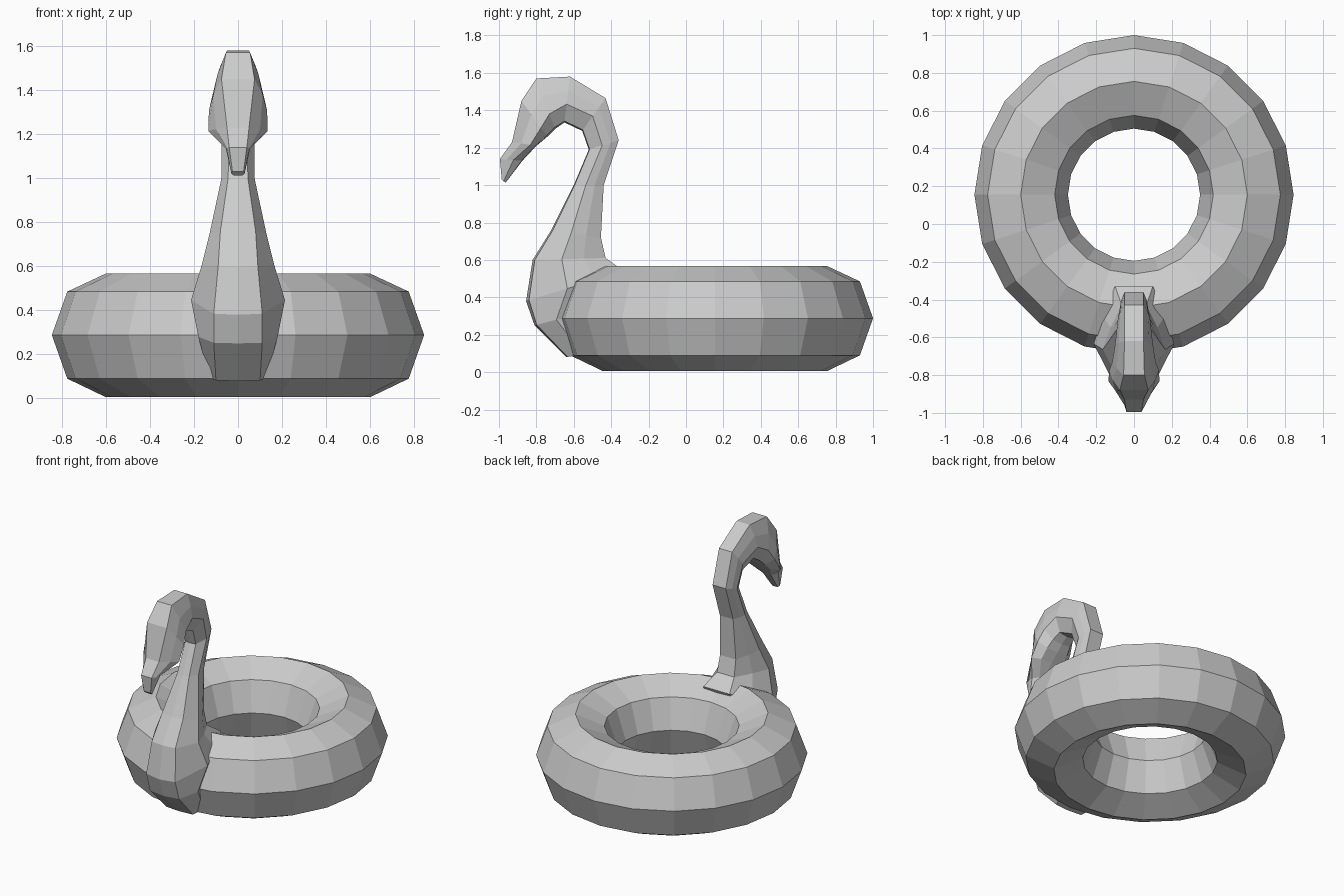
import bpy
import bmesh
import math
from mathutils import Vector

cube = bpy.data.objects.get("Cube")
if cube:
    bpy.data.objects.remove(cube)

# Single plain vinyl colour
vinyl = bpy.data.materials.new("grey_vinyl")
vinyl.use_nodes = True
colour = (0.6, 0.6, 0.6, 1)
vinyl.diffuse_color = colour
vinyl.node_tree.nodes["Principled BSDF"].inputs["Base Color"].default_value = colour


def loft(name, loops, closed):
    """Skin a list of equal-length point loops with flat faces."""
    bm = bmesh.new()
    rows = [[bm.verts.new(p) for p in loop] for loop in loops]
    pairs = list(zip(rows, rows[1:]))
    if closed:
        pairs.append((rows[-1], rows[0]))
    else:
        bm.faces.new(rows[0])
        bm.faces.new(rows[-1])
    for a, b in pairs:
        for i in range(len(a)):
            j = (i + 1) % len(a)
            bm.faces.new((a[i], a[j], b[j], b[i]))
    bmesh.ops.recalc_face_normals(bm, faces=bm.faces)
    mesh = bpy.data.meshes.new(name)
    bm.to_mesh(mesh)
    bm.free()
    mesh.materials.append(vinyl)
    obj = bpy.data.objects.new(name, mesh)
    bpy.context.collection.objects.link(obj)
    return obj


# Inflatable ring: octagonal tube, twenty segments
SEGMENTS = 20
CENTRE_Y = 0.155
tube = [(0.845, 0.288), (0.775, 0.485), (0.6, 0.567), (0.42, 0.485),
        (0.35, 0.288), (0.42, 0.09), (0.6, 0.006), (0.775, 0.09)]
turns = [2 * math.pi * k / SEGMENTS for k in range(SEGMENTS)]
loft("swim_ring",
     [[(r * math.cos(a), CENTRE_Y + r * math.sin(a), z) for r, z in tube]
      for a in turns], True)


def section(front, back, f, w, b, t):
    """Symmetric neck loop: front half-width f, widest w at depth t, back b."""
    front, back = Vector((0, *front)), Vector((0, *back))
    half = [(f, 0.03), (w, t), ((w + b) * 0.54, (t + 1) / 2), (b, 1)]
    pts = [(0, 0)] + half + [(-x, d) for x, d in reversed(half)]
    return [front.lerp(back, d) + Vector((x, 0, 0)) for x, d in pts]


# Neck from the chest up, over the crown and down to the beak tip
neck = [
    ((-0.64, 0.08), (-0.42, 0.12), 0.10, 0.13, 0.08, 0.40),
    ((-0.81, 0.25), (-0.42, 0.35), 0.11, 0.18, 0.10, 0.30),
    ((-0.855, 0.38), (-0.33, 0.54), 0.11, 0.213, 0.10, 0.42),
    ((-0.82, 0.60), (-0.43, 0.61), 0.09, 0.165, 0.065, 0.40),
    ((-0.72, 0.76), (-0.455, 0.72), 0.08, 0.13, 0.06, 0.40),
    ((-0.60, 1.00), (-0.44, 1.00), 0.045, 0.075, 0.05, 0.40),
    ((-0.52, 1.19), (-0.36, 1.24), 0.04, 0.075, 0.05, 0.45),
    ((-0.555, 1.29), (-0.43, 1.465), 0.045, 0.085, 0.05, 0.45),
    ((-0.65, 1.335), (-0.62, 1.58), 0.06, 0.10, 0.05, 0.40),
    ((-0.70, 1.30), (-0.80, 1.57), 0.07, 0.115, 0.055, 0.30),
    ((-0.74, 1.26), (-0.88, 1.45), 0.08, 0.132, 0.075, 0.25),
    ((-0.80, 1.21), (-0.93, 1.23), 0.08, 0.135, 0.05, 0.25),
    ((-0.875, 1.13), (-0.995, 1.14), 0.03, 0.055, 0.04, 0.40),
    ((-0.965, 1.012), (-0.985, 1.03), 0.02, 0.03, 0.025, 0.50),
]
loft("swan_neck_and_head", [section(*row) for row in neck], False)
